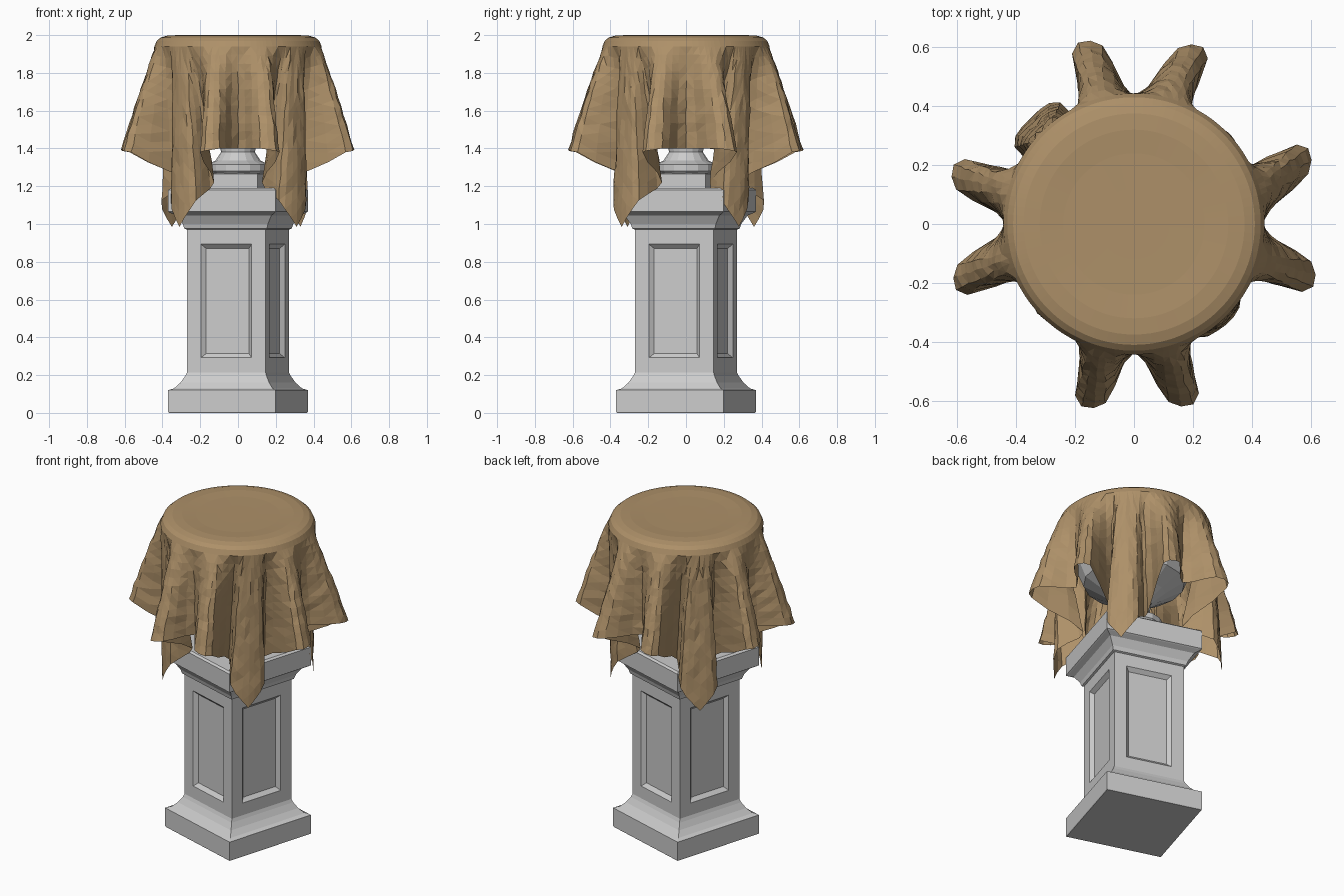
import bpy, bmesh, random
from math import sin, cos, radians, degrees, pi, atan2
from mathutils import Vector

if "Cube" in bpy.data.objects:
    bpy.data.objects.remove(bpy.data.objects["Cube"])

random.seed(4)
TURN = radians(-16.6)


def finish(bm, name):
    bmesh.ops.recalc_face_normals(bm, faces=bm.faces[:])
    me = bpy.data.meshes.new(name)
    bm.to_mesh(me)
    bm.free()
    ob = bpy.data.objects.new(name, me)
    bpy.context.collection.objects.link(ob)
    return ob


def loft(bm, rings, cap=True):
    """Skin a stack of closed rings of points."""
    vs = [[bm.verts.new(p) for p in ring] for ring in rings]
    n = len(vs[0])
    for a, b in zip(vs, vs[1:]):
        for i in range(n):
            j = (i + 1) % n
            bm.faces.new((a[i], a[j], b[j], b[i]))
    if cap:
        bm.faces.new(vs[0][::-1])
        bm.faces.new(vs[-1])
    return vs


def turned(profile, sides, start=0.0):
    return [[(r * cos(start + 2 * pi * i / sides), r * sin(start + 2 * pi * i / sides), z)
             for i in range(sides)] for r, z in profile]


def square(profile):
    return turned([(h * 2 ** 0.5, z) for h, z in profile], 4, pi / 4 + TURN)


# Square pedestal with mouldings and four sunk panels
bm = bmesh.new()
loft(bm, square([(.294, 0), (.297, .005), (.297, .12), (.272, .13), (.245, .16),
                 (.225, .195), (.217, .215), (.217, .97), (.228, .975), (.235, 1.0),
                 (.262, 1.045), (.29, 1.06), (.297, 1.065), (.297, 1.18), (.285, 1.19)]))
bmesh.ops.recalc_face_normals(bm, faces=bm.faces[:])
panels = [f for f in bm.faces if abs(f.calc_center_median().z - .5925) < .01]
bmesh.ops.inset_individual(bm, faces=panels, thickness=.077, use_even_offset=True)
bmesh.ops.inset_individual(bm, faces=panels, thickness=.022, depth=-.022, use_even_offset=True)
finish(bm, "pedestal")

# Square foot block of the bowl
bm = bmesh.new()
loft(bm, square([(.155, 1.185), (.155, 1.265), (.145, 1.27)]))
finish(bm, "bowl_foot")

# Turned stem and bowl that hold up the cloth
bm = bmesh.new()
loft(bm, turned([(.15, 1.265), (.165, 1.28), (.165, 1.315), (.12, 1.335), (.09, 1.38),
                 (.10, 1.45), (.18, 1.51), (.29, 1.58), (.33, 1.68), (.36, 1.82),
                 (.40, 1.94), (.40, 1.965), (.37, 1.965), (.32, 1.82), (.2, 1.62)], 16))
finish(bm, "bowl")

# Hem of the square cloth: eight big lobes, inward pleats and four wide hanging corners
lobe_pairs = [(21, 71), (105, 164), (198, 256), (286, 343)]
corners = [(.33, .28), (-.35, .36), (-.31, -.31), (.31, -.34)]


def polar(deg, r, z, flat):
    return (Vector((r * cos(radians(deg)), r * sin(radians(deg)))), z, flat)


hem = []
for k, (l1, l2) in enumerate(lobe_pairs):
    q = 90 * k
    c = Vector(corners[k])
    ca = degrees(atan2(c.y, c.x)) % 360
    hem += [polar(q, .43, 1.40, q),
            polar(l1 - 5, .615, 1.40, q + 13),
            polar(l1 + 5, .615, 1.38, q + 20),
            polar(q + 25, .30, 1.22, q + 33),
            polar(ca - 13, c.length - .02, 1.125, q + 39),
            (c, .985, q + 45),
            polar(ca + 13, c.length - .02, 1.125, q + 51),
            polar(q + 65, .30, 1.22, q + 57),
            polar(l2 - 5, .615, 1.38, q + 70),
            polar(l2 + 5, .615, 1.40, q + 77)]

STEPS = 3
columns = []
N = len(hem)
for i in range(N):
    p0, p1, p2, p3 = (hem[(i + d) % N] for d in (-1, 0, 1, 2))
    f2 = p2[2] if p2[2] > p1[2] else p2[2] + 360
    for s in range(STEPS):
        t = s / STEPS
        xy = 0.5 * (2 * p1[0] + (p2[0] - p0[0]) * t
                    + (2 * p0[0] - 5 * p1[0] + 4 * p2[0] - p3[0]) * t * t
                    + (3 * p1[0] - p0[0] - 3 * p2[0] + p3[0]) * t ** 3)
        z = p1[1] + (p2[1] - p1[1]) * t
        columns.append((xy, z, radians(p1[2] + (f2 - p1[2]) * t)))

# Draped cloth: flat round top, rounded rim, then folds fanning out to the hem
rings = [[(r * cos(f), r * sin(f), z) for _, _, f in columns]
         for r, z in [(.12, 1.995), (.24, 1.996), (.32, 2.0), (.375, 1.997),
                      (.41, 1.987), (.43, 1.97)]]
ROWS = 12
for row in range(ROWS + 1):
    s = row / ROWS
    wob = .004 if 0 < row < ROWS else 0
    ring = []
    for xy, z, f in columns:
        rim = Vector((.443 * cos(f), .443 * sin(f)))
        p = rim.lerp(xy, s ** .85)
        ring.append((p.x + random.uniform(-wob, wob), p.y + random.uniform(-wob, wob),
                     1.94 + (z - 1.94) * s + random.uniform(-wob, wob)))
    rings.append(ring)
bm = bmesh.new()
vs = loft(bm, rings, cap=False)
bm.faces.new(vs[0])
bmesh.ops.triangulate(bm, faces=bm.faces[:])
cloth = finish(bm, "draped_cloth")
mat = bpy.data.materials.new("tan_cloth")
mat.diffuse_color = (.42, .28, .14, 1)
mat.use_nodes = True
mat.node_tree.nodes["Principled BSDF"].inputs["Base Color"].default_value = mat.diffuse_color
cloth.data.materials.append(mat)
